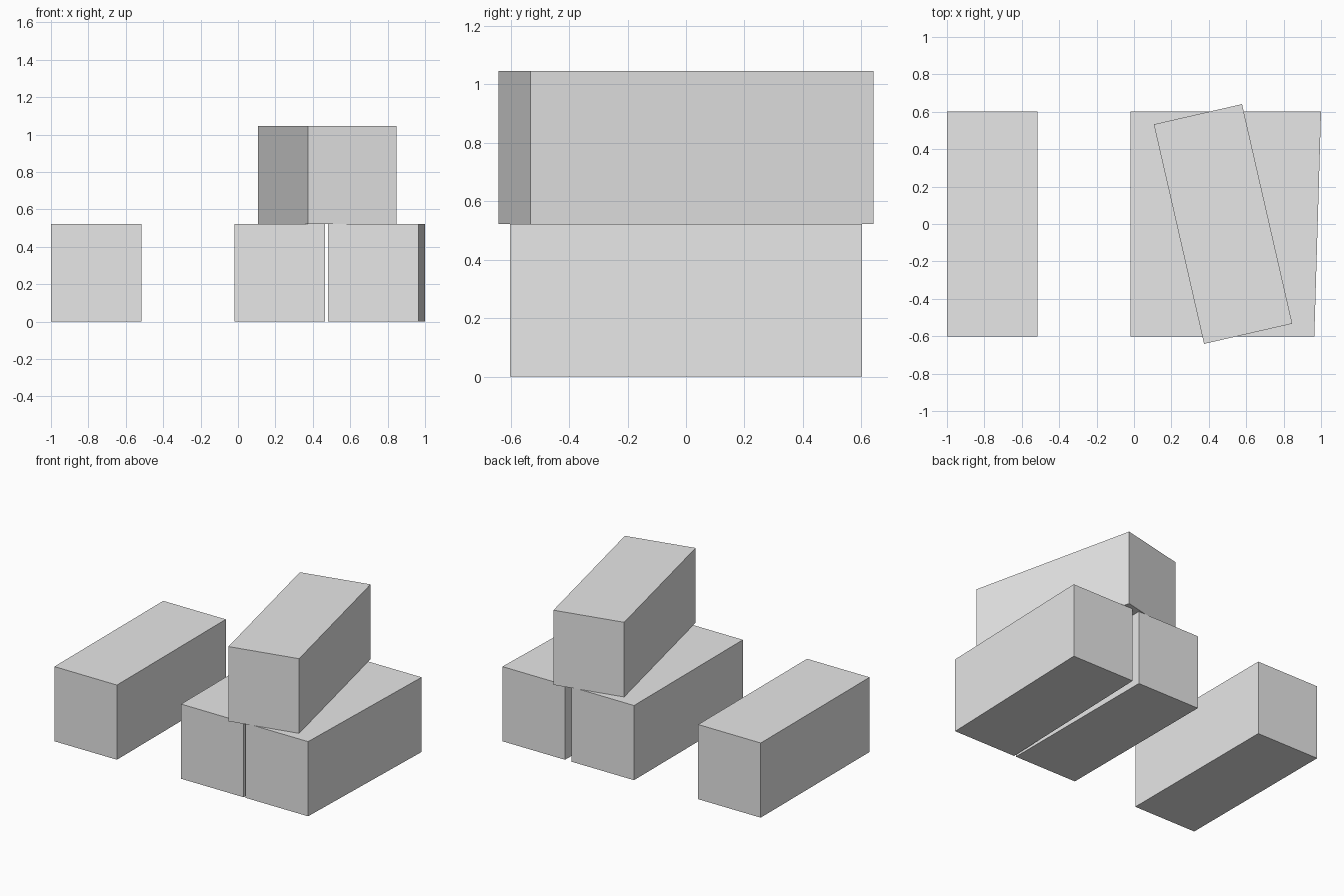
import bpy, bmesh, math
from mathutils import Matrix

if "Cube" in bpy.data.objects:
    bpy.data.objects.remove(bpy.data.objects["Cube"])

W, L, H = 0.484, 1.204, 0.5225   # block width, length, height

grey = bpy.data.materials.new("light_grey")
grey.diffuse_color = (0.8, 0.8, 0.8, 1)
grey.use_nodes = True
grey.node_tree.nodes["Principled BSDF"].inputs["Base Color"].default_value = grey.diffuse_color


def block(name, x, z, turn=0.0, lean=0.0):
    """One rectangular block; lean slides its back end sideways."""
    bm = bmesh.new()
    bmesh.ops.create_cube(bm, size=1)
    bmesh.ops.scale(bm, vec=(W, L, H), verts=bm.verts)
    for v in bm.verts:
        v.co.x += lean * v.co.y / L
    bm.transform(Matrix.Rotation(math.radians(turn), 4, 'Z'))
    mesh = bpy.data.meshes.new(name)
    bm.to_mesh(mesh)
    bm.free()
    mesh.materials.append(grey)
    obj = bpy.data.objects.new(name, mesh)
    obj.location = (x, 0, z + H / 2)
    bpy.context.collection.objects.link(obj)


# Bottom row: a separate block, then a close pair
block("left_block", -0.758, 0)
block("middle_block", 0.223, 0)
block("right_block", 0.740, 0, lean=0.036)
# Turned block resting across the pair
block("top_block", 0.476, H, turn=12.9)
